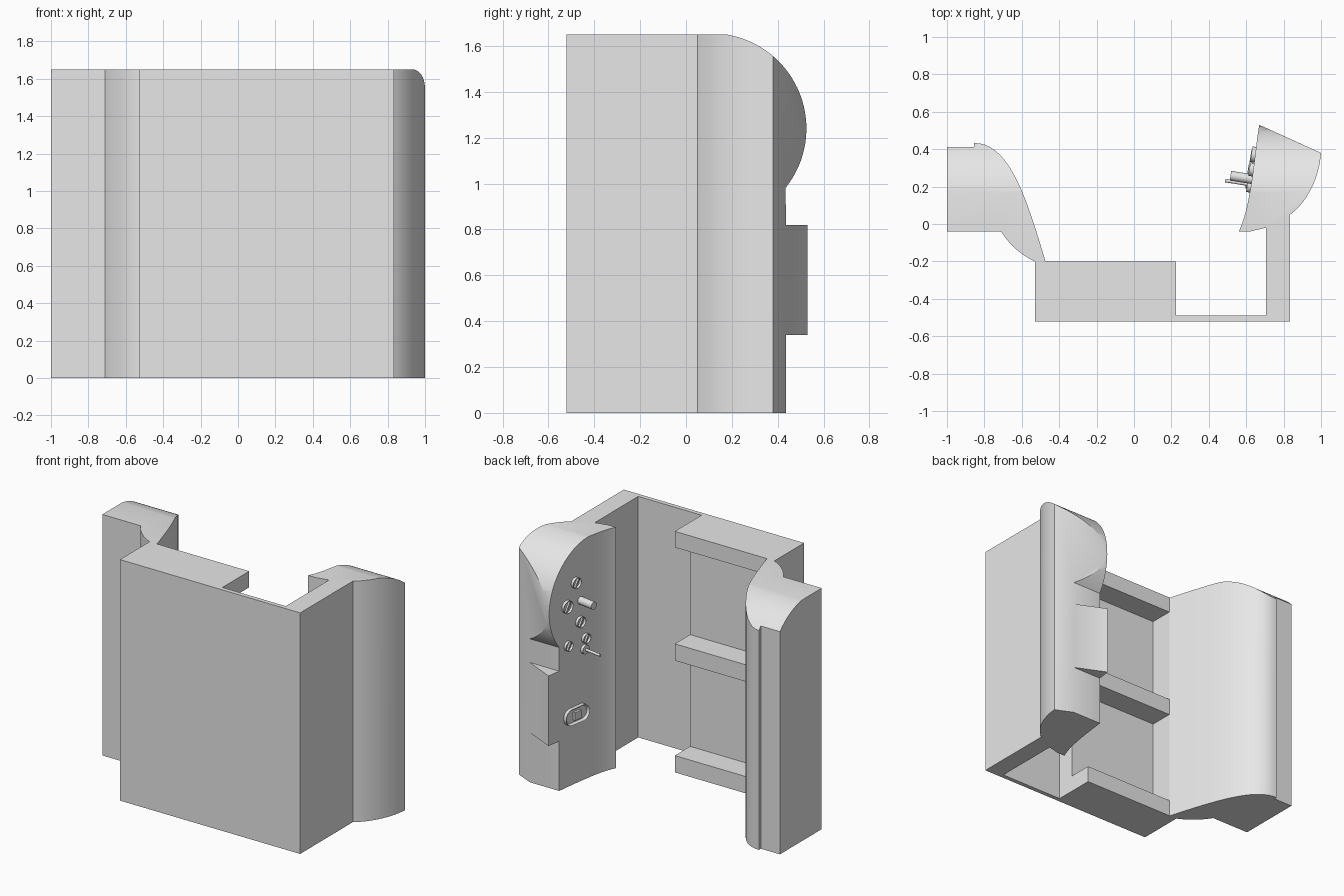
import bpy, bmesh, math
from mathutils import Vector, Matrix
from mathutils.geometry import interpolate_bezier

cube = bpy.data.objects.get("Cube")
if cube:
    bpy.data.objects.remove(cube, do_unlink=True)

H = 1.65
grey = bpy.data.materials.new("plain grey")
grey.use_nodes = True
grey.diffuse_color = (0.8, 0.8, 0.8, 1)
grey.node_tree.nodes["Principled BSDF"].inputs["Base Color"].default_value = (0.8, 0.8, 0.8, 1)


def add_object(name, bm):
    bmesh.ops.recalc_face_normals(bm, faces=bm.faces[:])
    mesh = bpy.data.meshes.new(name)
    bm.to_mesh(mesh)
    bm.free()
    mesh.materials.append(grey)
    obj = bpy.data.objects.new(name, mesh)
    bpy.context.collection.objects.link(obj)
    return obj


def activate(obj):
    bpy.ops.object.select_all(action='DESELECT')
    obj.select_set(True)
    bpy.context.view_layer.objects.active = obj


def smooth(obj):
    activate(obj)
    bpy.ops.object.shade_smooth_by_angle(angle=math.radians(30))


def prism(name, outline, lo, hi, along_x=False):
    """Extrude an outline upward, or a y-z outline along x."""
    bm = bmesh.new()
    place = (lambda a, b, d: (d, a, b)) if along_x else (lambda a, b, d: (a, b, d))
    face = bm.faces.new([bm.verts.new(place(a, b, lo)) for a, b in outline])
    new = bmesh.ops.extrude_face_region(bm, geom=[face])["geom"]
    shift = Vector(place(0, 0, hi - lo))
    bmesh.ops.translate(bm, vec=shift, verts=[v for v in new if isinstance(v, bmesh.types.BMVert)])
    return add_object(name, bm)


def curve(p0, h0, h1, p1, n=20):
    pts = interpolate_bezier(*[Vector((*p, 0)) for p in (p0, h0, h1, p1)], n)
    return [(p.x, p.y) for p in pts]


# Front panel and side wall
prism("front_and_side_wall", [(-.53, -.52), (.835, -.52), (.835, -.02), (.705, -.02),
                              (.705, -.49), (-.53, -.49)], 0, H)

# Inner panel with three shelves, closed by a cheek at one end
shelf, panel, back = -.2, -.365, -.49
comb = [(back, 0)]
for low, high in ((0, .115), (.765, .88), (1.54, H)):
    comb += [(panel, low), (shelf, low), (shelf, high), (panel, high)]
comb = [p for p in comb if p not in ((panel, 0), (panel, H))] + [(back, H)]
prism("shelf_panel", comb, -.47, .225, along_x=True)
prism("shelf_cheek", [(-.53, back), (-.47, back), (-.47, shelf), (-.53, shelf)], 0, H)

# Side silhouette that trims both columns
arc = []
for i in range(33):
    a = math.radians(-38.5 + i * 119.5 / 32)
    arc.append((.11 + .415 * math.cos(a), 1.24 + .415 * math.sin(a)))
arc[-1] = (arc[-1][0], H)
silhouette = [(-.6, -.1), (.435, -.1), (.435, .34), (.6, .34), (.6, .82), (.435, .82)]
trimmer = prism("side_trimmer", silhouette + arc + [(-.6, H)], -1.2, 1.2, along_x=True)
trimmer.hide_render = True

# Columns
left_plan = curve((-.71, -.04), (-.68, -.09), (-.62, -.16), (-.53, -.2), 12)
left_plan += curve((-.47, -.21), (-.57, .12), (-.66, .435), (-.855, .433))
left_plan += [(-.855, .412), (-1, .412), (-1, -.04)]
right_plan = curve((.835, .05), (.93, .12), (.99, .25), (1, .38), 16)
right_plan += curve((.67, .53), (.645, .4), (.63, .1), (.56, -.04))
right_plan += [(.62, -.04), (.705, -.02), (.835, -.02)]
for name, plan in (("curved_column", left_plan), ("control_column", right_plan)):
    column = prism(name, plan, 0, H + .1)
    mod = column.modifiers.new("trim", 'BOOLEAN')
    mod.operation, mod.solver, mod.object = 'INTERSECT', 'EXACT', trimmer
    activate(column)
    bpy.ops.object.modifier_apply(modifier=mod.name)
    smooth(column)
bpy.data.objects.remove(trimmer, do_unlink=True)

# Controls on the inner face of the control column
OUT = Vector((-1, .16, 0)).normalized()


def mount(y, z):
    """Local z points out of the face, local y points up."""
    spot = Vector((.622 + .135 * (y - .184), y, z))
    return Matrix.Translation(spot) @ OUT.to_track_quat('Z', 'Y').to_matrix().to_4x4()


def rod(bm, y, z, radius, start, end):
    bmesh.ops.create_cone(bm, cap_ends=True, segments=24, radius1=radius, radius2=radius,
                          depth=end - start,
                          matrix=mount(y, z) @ Matrix.Translation((0, 0, (start + end) / 2)))


def block(bm, y, z, size, height, turn=0):
    bmesh.ops.create_cube(bm, size=1, matrix=mount(y, z) @ Matrix.Translation((0, 0, height))
                          @ Matrix.Rotation(turn, 4, 'Z') @ Matrix.Diagonal((*size, 1)))


def recess(bm, rim, depth):
    """Sink the outward caps, leaving a raised rim."""
    bm.normal_update()
    caps = [f for f in bm.faces if f.normal.dot(OUT) > .9]
    bmesh.ops.inset_individual(bm, faces=caps, thickness=rim)
    for f in caps:
        bmesh.ops.translate(bm, vec=-OUT * depth, verts=f.verts[:])


for i, (y, z, r) in enumerate([(.29, 1.377, .036), (.37, 1.24, .042), (.25, 1.096, .036),
                               (.36, .968, .032), (.2, .967, .032)]):
    bm = bmesh.new()
    rod(bm, y, z, r, -.02, .02)
    recess(bm, .008, .012)
    block(bm, y, z, (.012, r * 1.7, .02), .01, -.5)
    smooth(add_object(f"knob_{i + 1}", bm))

bm = bmesh.new()
rod(bm, .24, 1.237, .026, -.02, .115)
smooth(add_object("handle_post", bm))

bm = bmesh.new()
rod(bm, .21, .895, .03, -.02, .02)
rod(bm, .21, .895, .009, .01, .14)
smooth(add_object("lever", bm))

# Oval socket with a small switch
bm = bmesh.new()
ring = []
for i in range(32):
    a = 2 * math.pi * (i + .5) / 32
    ring.append((.055 * math.cos(a) + math.copysign(.05, math.cos(a)), .055 * math.sin(a)))
base = mount(.29, .476)
low = [bm.verts.new(base @ Vector((x, y, -.02))) for x, y in ring]
high = [bm.verts.new(base @ Vector((x, y, .025))) for x, y in ring]
bm.faces.new(low[::-1])
bm.faces.new(high)
for i in range(len(ring)):
    j = (i + 1) % len(ring)
    bm.faces.new((low[i], low[j], high[j], high[i]))
recess(bm, .012, .015)
block(bm, .29, .476, (.055, .055, .03), .012)
smooth(add_object("oval_socket", bm))
